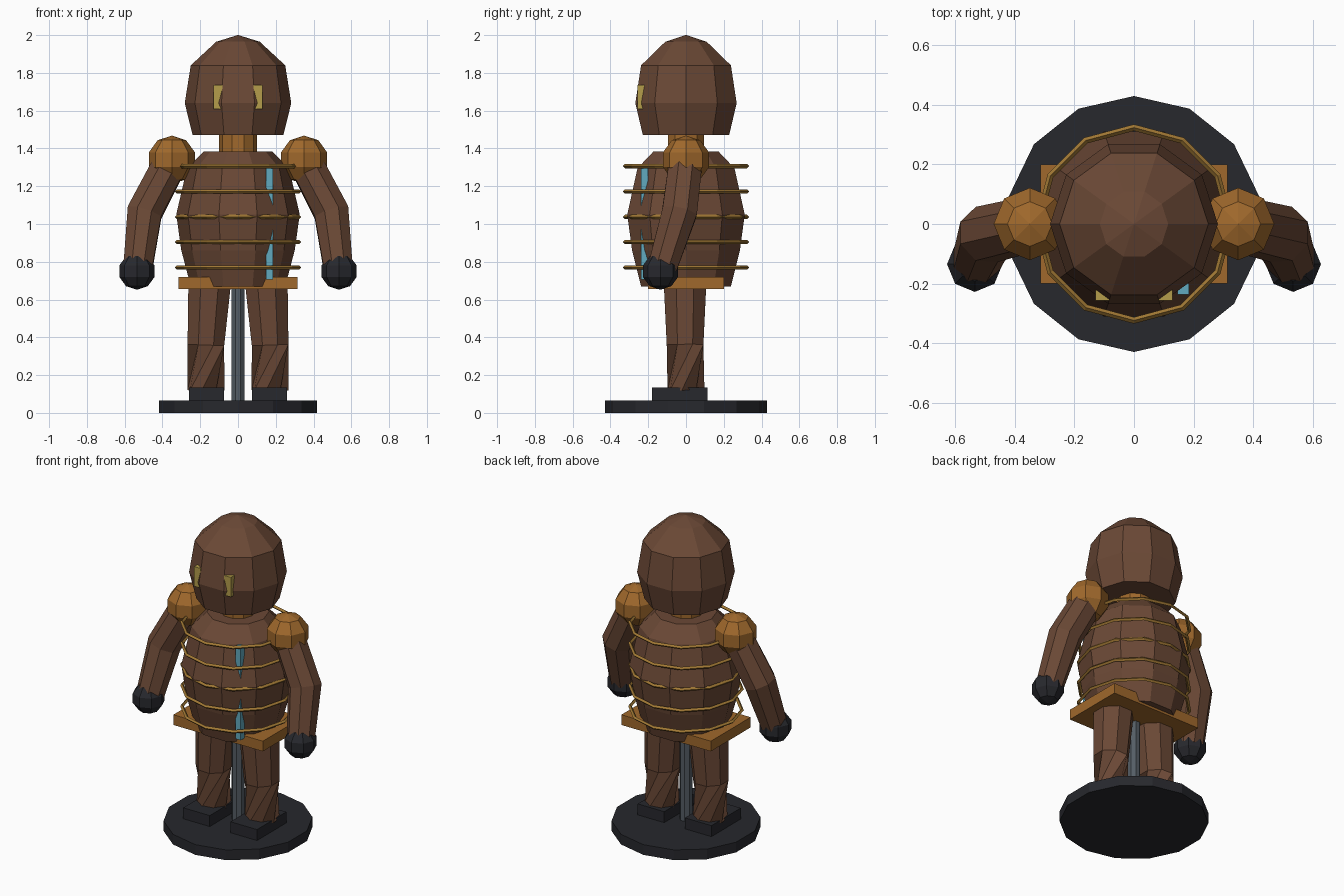
import bpy, bmesh
from math import cos, sin, pi, radians
from mathutils import Vector, Matrix

if "Cube" in bpy.data.objects:
    bpy.data.objects.remove(bpy.data.objects["Cube"])


def mat(name, rgb):
    m = bpy.data.materials.new(name)
    m.diffuse_color = (*rgb, 1)
    m.use_nodes = True
    m.node_tree.nodes["Principled BSDF"].inputs["Base Color"].default_value = m.diffuse_color
    return m


BROWN = mat("brown", (0.145, 0.065, 0.036))
COPPER = mat("copper", (0.35, 0.14, 0.025))
BRASS = mat("brass", (0.36, 0.19, 0.035))
DARK = mat("dark", (0.02, 0.021, 0.026))
STEEL = mat("steel", (0.09, 0.11, 0.13))
BLUE = mat("blue", (0.12, 0.40, 0.52))
YELLOW = mat("yellow", (0.46, 0.34, 0.07))


def finish(name, bm, material):
    bmesh.ops.recalc_face_normals(bm, faces=bm.faces)
    me = bpy.data.meshes.new(name)
    bm.to_mesh(me)
    bm.free()
    me.materials.append(material)
    ob = bpy.data.objects.new(name, me)
    bpy.context.collection.objects.link(ob)
    return ob


def loft(name, path, sides, material, start=0.0, twists=None):
    """Capped tube through (x, y, z, radius) points; rings face along the path."""
    bm = bmesh.new()
    pts = [Vector(p[:3]) for p in path]
    rings = []
    for i, p in enumerate(path):
        t = (pts[min(i + 1, len(pts) - 1)] - pts[max(i - 1, 0)]).normalized()
        u = (Vector((1, 0, 0)) - t * t.x).normalized()
        v = t.cross(u)
        a0 = start + (twists[i] if twists else 0)
        rings.append([bm.verts.new(pts[i] + p[3] * (u * cos(a0 + 2 * pi * k / sides)
                                                    + v * sin(a0 + 2 * pi * k / sides)))
                      for k in range(sides)])
    for a, b in zip(rings, rings[1:]):
        for k in range(sides):
            j = (k + 1) % sides
            bm.faces.new((a[k], a[j], b[j], b[k]))
    bm.faces.new(rings[0])
    bm.faces.new(rings[-1])
    return finish(name, bm, material)


def lathe(name, profile, sides, material, start=0.0):
    return loft(name, [(0, 0, z, r) for r, z in profile], sides, material, start)


def box(name, lo, hi, material):
    lo, hi = Vector(lo), Vector(hi)
    bm = bmesh.new()
    bmesh.ops.create_cube(bm, size=1, matrix=Matrix.Translation((lo + hi) / 2)
                          @ Matrix.Diagonal((*(hi - lo), 1)))
    return finish(name, bm, material)


def ball(name, centre, r, material):
    bm = bmesh.new()
    bmesh.ops.create_uvsphere(bm, u_segments=8, v_segments=5, radius=r,
                              matrix=Matrix.Translation(centre))
    return finish(name, bm, material)


def hoop(name, z, r, w, material):
    """Twelve-sided ring with a diamond section."""
    bm = bmesh.new()
    rings = []
    for k in range(12):
        a = 2 * pi * k / 12
        rings.append([bm.verts.new(((r + dr) * cos(a), (r + dr) * sin(a), z + dz))
                      for dr, dz in ((w, 0), (0, w), (-w, 0), (0, -w))])
    for k in range(12):
        a, b = rings[k], rings[(k + 1) % 12]
        for i in range(4):
            j = (i + 1) % 4
            bm.faces.new((a[i], b[i], b[j], a[j]))
    return finish(name, bm, material)


# Stand
lathe("stand_base", [(0.43, 0), (0.43, 0.065)], 14, DARK, pi / 2)
lathe("stand_pole", [(0.037, 0.06), (0.037, 0.75)], 8, STEEL, pi / 8)

# Torso, hoops, belt and front strip
lathe("torso", [(0.25, 0.67), (0.30, 0.86), (0.327, 1.05), (0.27, 1.295), (0.18, 1.385)],
      10, BROWN)
for i in range(5):
    hoop(f"torso_hoop_{i + 1}", 0.77 + 0.134 * i, 0.324, 0.011, BRASS)
box("belt_plate", (-0.315, -0.2, 0.655), (0.315, 0.2, 0.72), COPPER)
box("front_strip", (0.147, -0.237, 0.705), (0.185, -0.2, 1.295), BLUE)

# Neck and head
lathe("neck", [(0.1, 1.36), (0.1, 1.5)], 10, COPPER)
lathe("head", [(0.24, 1.47), (0.282, 1.64), (0.25, 1.84), (0.115, 1.965), (0.002, 2.0)],
      10, BROWN)

# Paired parts
for s, side in ((1, "left"), (-1, "right")):
    xs = sorted((s * 0.083, s * 0.13))
    box(f"{side}_eye", (xs[0], -0.257, 1.61), (xs[1], -0.22, 1.735), YELLOW)
    ball(f"{side}_shoulder", (s * 0.35, 0, 1.34), 0.128, COPPER)
    loft(f"{side}_arm", [(s * 0.35, 0, 1.34, 0.095), (s * 0.495, -0.035, 1.06, 0.1),
                         (s * 0.53, -0.125, 0.77, 0.083)], 8, BROWN, pi / 8)
    ball(f"{side}_hand", (s * 0.535, -0.135, 0.75), 0.098, DARK)
    loft(f"{side}_leg", [(s * 0.15, -0.005, 0.69, 0.122), (s * 0.17, -0.005, 0.36, 0.105),
                         (s * 0.17, 0, 0.12, 0.1)], 8, BROWN, pi / 8,
         (0, 0, radians(80)))
    xs = sorted((s * 0.073, s * 0.26))
    box(f"{side}_foot", (xs[0], -0.18, 0.06), (xs[1], 0.115, 0.135), DARK)
